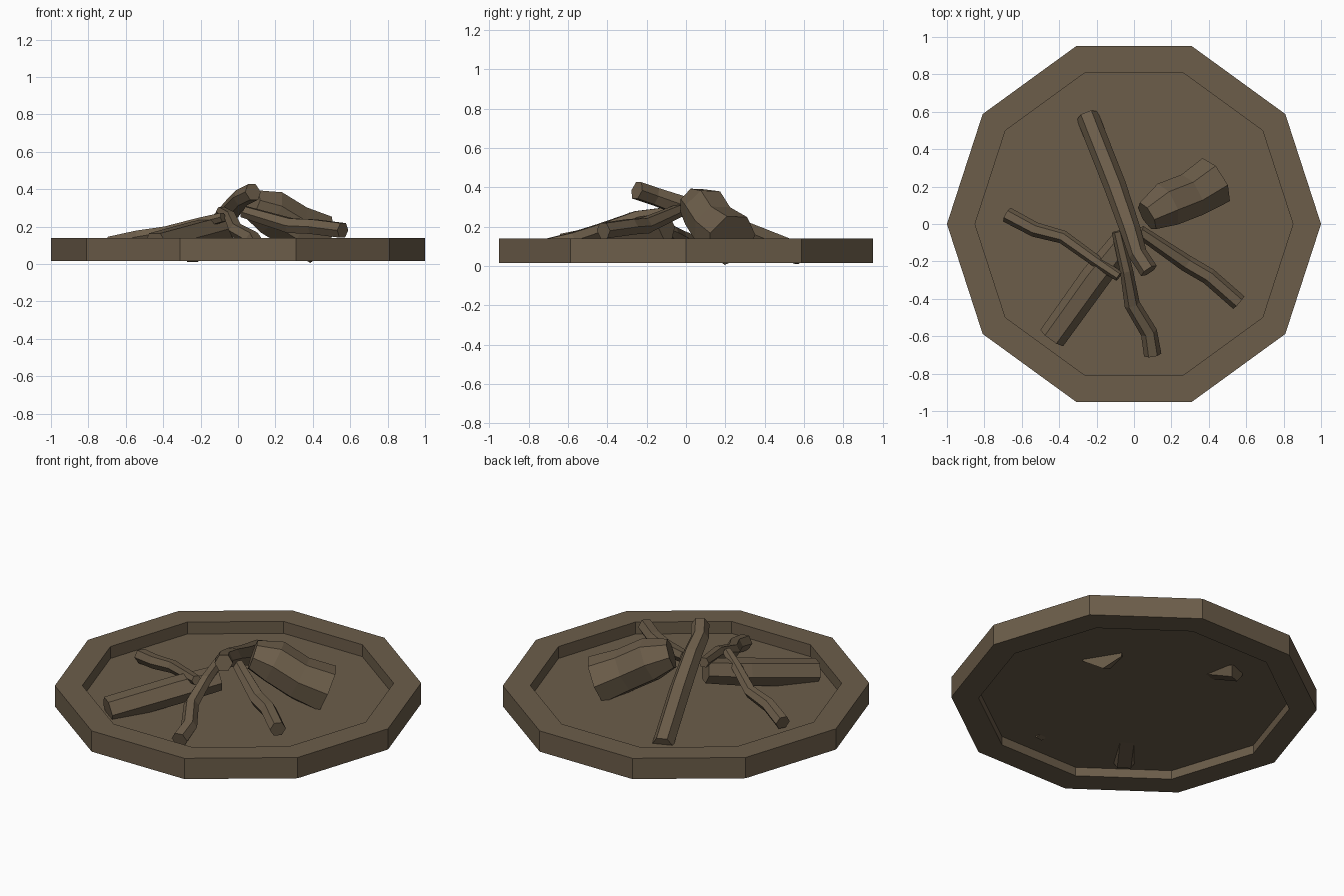
import bpy, bmesh, math
from mathutils import Vector

cube = bpy.data.objects.get("Cube")
if cube:
    bpy.data.objects.remove(cube, do_unlink=True)

wood = bpy.data.materials.new("brown wood")
colour = (0.15, 0.11, 0.068, 1)
wood.diffuse_color = colour
wood.use_nodes = True
wood.node_tree.nodes["Principled BSDF"].inputs["Base Color"].default_value = colour


def make_object(name, bm):
    mesh = bpy.data.meshes.new(name)
    bm.to_mesh(mesh)
    bm.free()
    mesh.materials.append(wood)
    obj = bpy.data.objects.new(name, mesh)
    bpy.context.collection.objects.link(obj)
    return obj


def bridge(bm, a, b):
    n = len(a)
    for i in range(n):
        j = (i + 1) % n
        bm.faces.new((a[i], a[j], b[j], b[i]))


def polygon(bm, radius, z, sides=10):
    return [bm.verts.new((radius * math.cos(math.tau * i / sides),
                          radius * math.sin(math.tau * i / sides), z)) for i in range(sides)]


def stick(name, path, sides=6, turn=0):
    """Sweep a polygon along points given as (x, y, z, radius)."""
    bm = bmesh.new()
    pts = [Vector(p[:3]) for p in path]
    rings = []
    for i, p in enumerate(pts):
        along = (pts[min(i + 1, len(pts) - 1)] - pts[max(i - 1, 0)]).normalized()
        side = along.cross(Vector((0, 0, 1))).normalized()
        up = side.cross(along)
        angles = [math.tau * k / sides + math.radians(turn) for k in range(sides)]
        rings.append([bm.verts.new(p + path[i][3] * (side * math.cos(a) + up * math.sin(a)))
                      for a in angles])
    for a, b in zip(rings, rings[1:]):
        bridge(bm, a, b)
    bm.faces.new(rings[0][::-1])
    bm.faces.new(rings[-1])
    bmesh.ops.recalc_face_normals(bm, faces=bm.faces)
    return make_object(name, bm)


# Ten-sided rim
bm = bmesh.new()
loops = [polygon(bm, r, z) for r, z in ((1, 0.015), (1, 0.14), (0.85, 0.14), (0.85, 0.015))]
for i in range(4):
    bridge(bm, loops[i], loops[(i + 1) % 4])
bmesh.ops.recalc_face_normals(bm, faces=bm.faces)
make_object("pit_rim", bm)

# Sunken floor sheet
bm = bmesh.new()
bm.faces.new(polygon(bm, 0.85, 0.068))
make_object("pit_floor", bm)

# Leaning sticks and the thick log
stick("long_back_stick", [(-0.25, 0.58, 0.06, 0.06), (-0.1, 0.2, 0.21, 0.06),
                          (-0.02, -0.03, 0.31, 0.055), (0.02, -0.16, 0.355, 0.05),
                          (0.08, -0.25, 0.385, 0.05)])
stick("thick_log", [(0.07, 0.04, 0.32, 0.085), (0.17, 0.1, 0.28, 0.125),
                    (0.3, 0.15, 0.2, 0.125), (0.43, 0.23, 0.135, 0.14)], sides=7, turn=15)
stick("right_stick", [(0.56, -0.42, 0.18, 0.045), (0.4, -0.28, 0.2, 0.045),
                      (0.28, -0.21, 0.205, 0.045), (0.03, -0.04, 0.28, 0.035)])
stick("front_stick", [(0.1, -0.7, 0.1, 0.047), (0.08, -0.58, 0.13, 0.045),
                      (-0.01, -0.43, 0.18, 0.042), (-0.04, -0.25, 0.25, 0.035),
                      (-0.09, -0.04, 0.28, 0.03)])
stick("front_left_branch", [(-0.44, -0.61, 0.1, 0.075), (-0.21, -0.29, 0.16, 0.078),
                            (-0.06, -0.1, 0.2, 0.07)])
stick("left_stick", [(-0.68, 0.05, 0.11, 0.042), (-0.53, -0.03, 0.145, 0.04),
                     (-0.38, -0.07, 0.17, 0.036), (-0.2, -0.2, 0.22, 0.032),
                     (-0.08, -0.28, 0.25, 0.028)])
